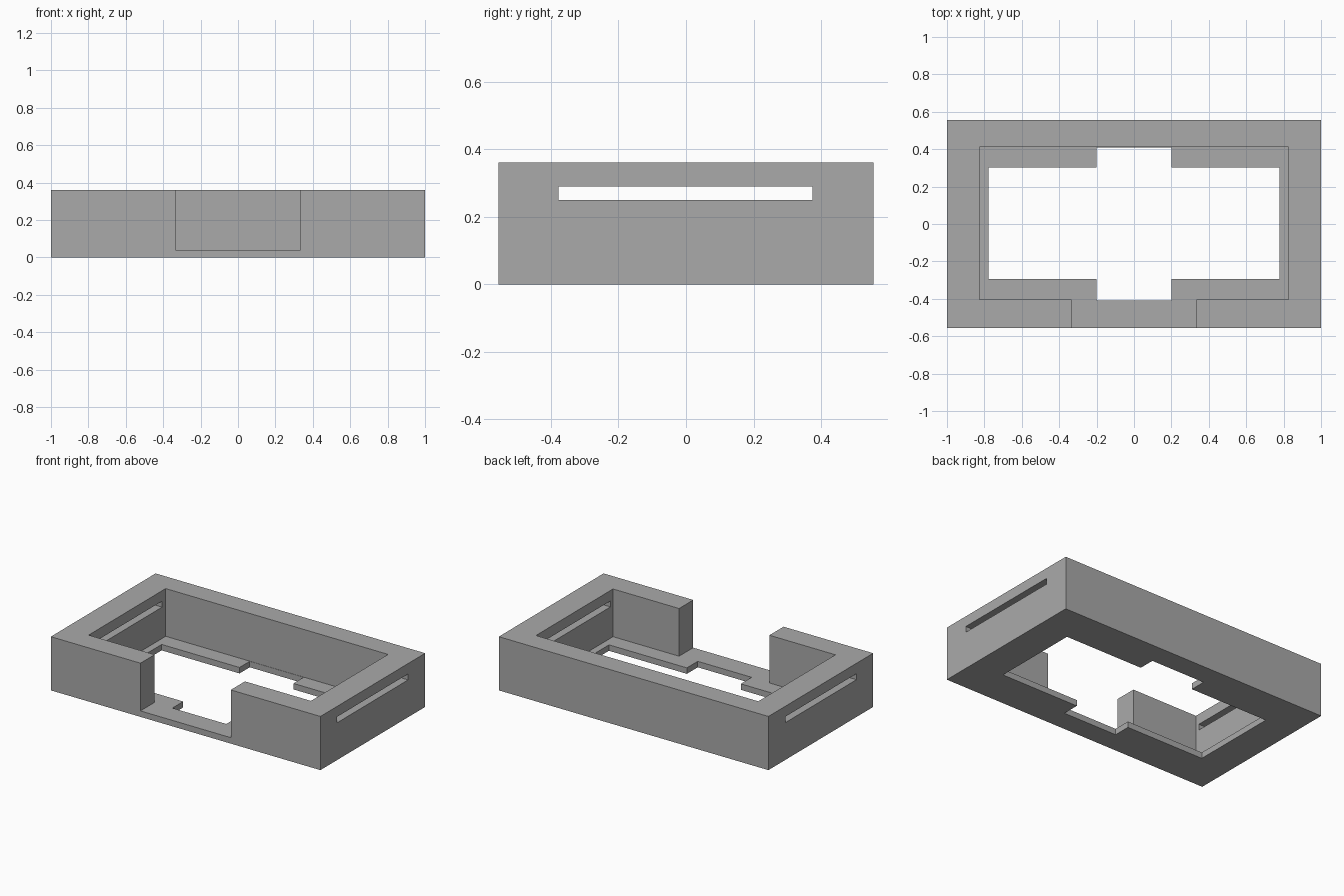
import bpy
import bmesh

cube = bpy.data.objects.get("Cube")
if cube:
    bpy.data.objects.remove(cube, do_unlink=True)

# One plain grey for the whole part
GREY = (0.4, 0.4, 0.4, 1.0)
grey = bpy.data.materials.new("plain grey")
grey.use_nodes = True
grey.diffuse_color = GREY
grey.node_tree.nodes["Principled BSDF"].inputs["Base Color"].default_value = GREY

WIDTH, DEPTH, HEIGHT = 2.0, 1.11, 0.36
FLOOR = 0.04


def mirrored(half):
    """Close a right-hand half outline across x = 0."""
    return half + [(-x, y) for x, y in reversed(half)]


def rectangle(half_x, y0, y1):
    return mirrored([(half_x, y0), (half_x, y1)])


def prism(name, outline, z0, z1):
    """Extrude a plan outline from z0 up to z1."""
    bm = bmesh.new()
    base = bm.faces.new([bm.verts.new((x, y, z0)) for x, y in outline])
    top = bmesh.ops.extrude_face_region(bm, geom=[base])["geom"]
    bmesh.ops.translate(bm, vec=(0, 0, z1 - z0),
                        verts=[v for v in top if isinstance(v, bmesh.types.BMVert)])
    bmesh.ops.recalc_face_normals(bm, faces=bm.faces)
    mesh = bpy.data.meshes.new(name)
    bm.to_mesh(mesh)
    bm.free()
    mesh.materials.append(grey)
    obj = bpy.data.objects.new(name, mesh)
    bpy.context.collection.objects.link(obj)
    return obj


# Solid outer block
frame = prism("open_frame", rectangle(WIDTH / 2, -DEPTH / 2, DEPTH / 2), 0, HEIGHT)

cutters = [
    # Inner recess, with the gap through the front wall
    prism("recess_cutter", mirrored([
        (0.335, -0.7), (0.335, -0.405), (0.825, -0.405), (0.825, 0.412),
    ]), FLOOR, HEIGHT + 0.2),
    # Cross-shaped opening in the floor
    prism("floor_opening_cutter", mirrored([
        (0.2, -0.41), (0.2, -0.295), (0.778, -0.295),
        (0.778, 0.302), (0.2, 0.302), (0.2, 0.41),
    ]), -0.1, 0.1),
    # Long slot through both end walls
    prism("end_slot_cutter", rectangle(1.2, -0.378, 0.374), 0.25, 0.29),
]

# Cut the block, then discard the cutters
for cutter in cutters:
    cutter.hide_render = True
    cut = frame.modifiers.new(cutter.name, 'BOOLEAN')
    cut.operation = 'DIFFERENCE'
    cut.solver = 'EXACT'
    cut.object = cutter

bpy.context.view_layer.update()
evaluated = frame.evaluated_get(bpy.context.evaluated_depsgraph_get())
finished = bpy.data.meshes.new_from_object(evaluated)
frame.modifiers.clear()
frame.data = finished
finished.name = "open_frame"
for cutter in cutters:
    bpy.data.objects.remove(cutter, do_unlink=True)
